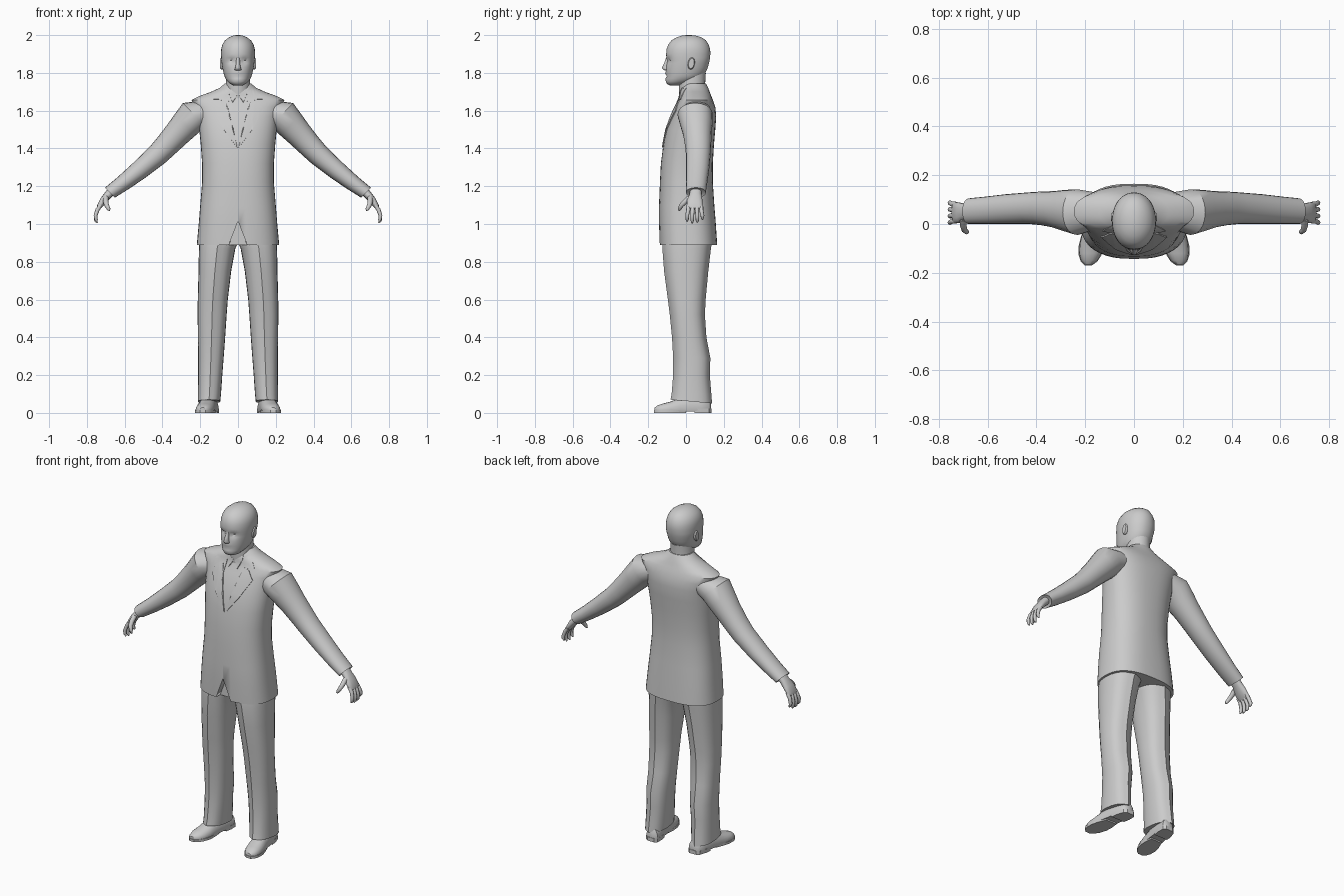
import bpy, bmesh
from math import cos, sin, pi, exp
from mathutils import Vector
from mathutils.bvhtree import BVHTree

cube = bpy.data.objects.get("Cube")
if cube:
    bpy.data.objects.remove(cube, do_unlink=True)

grey = bpy.data.materials.new("plain grey")
grey.use_nodes = True
grey.diffuse_color = (0.6, 0.6, 0.6, 1)
grey.node_tree.nodes["Principled BSDF"].inputs["Base Color"].default_value = (0.6, 0.6, 0.6, 1)


def finish(bm, name, angle=35):
    bmesh.ops.recalc_face_normals(bm, faces=bm.faces)
    mesh = bpy.data.meshes.new(name)
    bm.to_mesh(mesh)
    bm.free()
    mesh.materials.append(grey)
    ob = bpy.data.objects.new(name, mesh)
    bpy.context.collection.objects.link(ob)
    smooth(ob, angle)
    return ob


def smooth(ob, angle):
    bpy.ops.object.select_all(action='DESELECT')
    ob.select_set(True)
    bpy.context.view_layer.objects.active = ob
    bpy.ops.object.shade_smooth_by_angle(angle=angle * pi / 180)


def ring(c, u, v, p=2.0, n=24):
    """Superellipse around c spanned by u and v."""
    def w(t):
        return abs(t) ** (2 / p) * (1 if t > 0 else -1)
    return [Vector(c) + Vector(u) * w(cos(2 * pi * i / n)) + Vector(v) * w(sin(2 * pi * i / n))
            for i in range(n)]


def flat_ring(z, x, half, front, back, p=2.0, n=24):
    """Horizontal ring; index n*3/4 is the front, n/4 the back."""
    return ring((x, (front + back) / 2, z), (half, 0, 0), (0, (back - front) / 2, 0), p, n)


def loft(name, rings, angle=35, side=1):
    bm = bmesh.new()
    rows = [[bm.verts.new((p.x * side, p.y, p.z)) for p in r] for r in rings]
    n = len(rows[0])
    for a, b in zip(rows, rows[1:]):
        for i in range(n):
            j = (i + 1) % n
            bm.faces.new((a[i], a[j], b[j], b[i]))
    bm.faces.new(rows[0])
    bm.faces.new(rows[-1])
    return finish(bm, name, angle)


def tube(name, points, radii, side):
    """Round limb whose rings face along the path in the xz plane."""
    pts = [Vector(p) for p in points]
    rings = []
    for i, (p, r) in enumerate(zip(pts, radii)):
        d = (pts[min(i + 1, len(pts) - 1)] - pts[max(i - 1, 0)]).normalized()
        u = d.cross(Vector((0, 1, 0))).normalized()
        rings.append(ring(p, u * r, d.cross(u) * r, 2, 8))
    loft(name, rings, 50, side)


# Jacket body
jacket = loft("jacket", [flat_ring(z, 0, h, f, b, p, 40) for z, h, f, b, p in (
    (0.89, .218, -.14, .165, 2.6), (1.0, .208, -.143, .158, 2.6), (1.1, .200, -.143, .15, 2.5),
    (1.22, .190, -.138, .142, 2.4), (1.32, .190, -.133, .142, 2.4), (1.42, .197, -.12, .148, 2.4),
    (1.50, .205, -.105, .155, 2.4), (1.57, .212, -.08, .16, 2.4), (1.62, .228, -.058, .155, 2.4),
    (1.657, .246, -.038, .142, 2.4), (1.675, .21, -.032, .135, 2.3), (1.70, .142, -.028, .125, 2.2),
    (1.72, .098, -.025, .118, 2), (1.745, .068, -.012, .105, 2))])

# Lapels, collar and pocket, laid on the jacket front
bm = bmesh.new()
bm.from_mesh(jacket.data)
surface = BVHTree.FromBMesh(bm)
bm.free()


def plate(name, outline, lift):
    bm = bmesh.new()
    bm.faces.new([bm.verts.new((x, 0, z)) for x, z in outline])
    bmesh.ops.triangulate(bm, faces=bm.faces)
    for _ in range(3):
        bmesh.ops.subdivide_edges(bm, edges=bm.edges, cuts=1, use_grid_fill=True)
    for v in bm.verts:
        hit = surface.ray_cast(Vector((v.co.x, -1, v.co.z)), Vector((0, 1, 0)))[0]
        v.co.y = (hit.y if hit else 0) - lift
    front = list(bm.faces)
    bmesh.ops.recalc_face_normals(bm, faces=front)
    if front[0].normal.y > 0:
        bmesh.ops.reverse_faces(bm, faces=front)
    bmesh.ops.solidify(bm, geom=front, thickness=0.008)
    finish(bm, name)


lapel = ((.004, 1.405), (.075, 1.50), (.135, 1.605), (.10, 1.652), (.07, 1.66), (.05, 1.60))
upper_collar = ((.052, 1.605), (.092, 1.66), (.13, 1.662), (.115, 1.685), (.075, 1.725), (.045, 1.71))
shirt_collar = ((.003, 1.685), (.028, 1.645), (.052, 1.70), (.05, 1.722))
for side, word in ((1, "left"), (-1, "right")):
    for part, shape, lift in (("lapel", lapel, .006), ("jacket_collar", upper_collar, .004),
                              ("shirt_collar", shirt_collar, .007)):
        plate(f"{word}_{part}", [(x * side, z) for x, z in shape], lift)

# Front vent of the jacket
cutter = loft("vent_cutter", [[Vector((x, y, z)) for x, z in ((-.06, .86), (.06, .86), (0, 1.015))]
                              for y in (-.3, -.1)])
cutter.hide_render = True
cut = jacket.modifiers.new("vent", 'BOOLEAN')
cut.operation = 'DIFFERENCE'
cut.object = cutter
bpy.context.view_layer.objects.active = jacket
bpy.ops.object.modifier_apply(modifier=cut.name)
bpy.data.objects.remove(cutter, do_unlink=True)

# Neck
loft("neck", [flat_ring(z, 0, h, f, b) for z, h, f, b in (
    (1.66, .07, -.035, .105), (1.72, .064, -.038, .10), (1.80, .062, -.04, .105))])

# Head, with eye sockets, brow, cheeks and mouth pressed into the face
rings = [flat_ring(z, 0, h, f, b, p, 48) for z, h, f, b, p in (
    (1.733, .022, -.085, -.03, 2), (1.742, .042, -.101, .0, 2.1), (1.755, .056, -.107, .04, 2.2),
    (1.77, .066, -.106, .075, 2.2), (1.783, .072, -.105, .09, 2.2), (1.797, .076, -.106, .10, 2.2),
    (1.81, .079, -.106, .108, 2.2), (1.83, .083, -.105, .116, 2.2), (1.85, .086, -.103, .121, 2.2),
    (1.865, .088, -.101, .125, 2.2), (1.88, .089, -.104, .127, 2.2), (1.90, .090, -.105, .129, 2.1),
    (1.925, .089, -.103, .128, 2.1), (1.95, .083, -.094, .12, 2), (1.972, .069, -.077, .106, 2),
    (1.988, .048, -.05, .082, 2), (1.997, .026, -.022, .053, 2), (2.0, .008, .004, .024, 2))]
dents = ((.034, 1.863, .018, .012, .013), (.032, 1.888, .02, .008, -.004),
         (0, 1.783, .02, .005, .004), (0, 1.795, .018, .006, -.005), (0, 1.772, .015, .005, -.004))
for p in (p for r in rings for p in r if p.y < 0):
    for x, z, sx, sz, depth in dents:
        p.y += depth * exp(-((abs(p.x) - x) / sx) ** 2 - ((p.z - z) / sz) ** 2)
loft("head", rings, 60)

# Nose
loft("nose", [flat_ring(z, 0, h, f, -.085, 2, 10) for z, h, f in (
    (1.812, .012, -.108), (1.817, .018, -.122), (1.827, .015, -.129), (1.85, .010, -.117),
    (1.885, .009, -.104))], 50)

for side, word in ((1, "left"), (-1, "right")):
    # Ear
    loft(f"{word}_ear", [ring((x, .028, 1.85), (0, a, -.3 * a), (0, .2 * b, b), 2, 14)
                         for x, a, b in ((.07, .014, .026), (.088, .018, .032), (.094, .014, .027))], 50, side)

    # Sleeve, ending in a hollow-looking cuff
    across = Vector((.69, 0, .72))
    loft(f"{word}_sleeve", [ring((x, (f + b) / 2, z), across * r, (0, (b - f) / 2, 0), 2.1, 20)
                            for x, z, r, f, b in (
        (.16, 1.60, .07, -.02, .13), (.232, 1.578, .087, -.045, .142), (.28, 1.525, .079, -.03, .14),
        (.325, 1.475, .071, -.015, .135), (.38, 1.415, .064, -.005, .133), (.428, 1.365, .059, 0, .13),
        (.525, 1.282, .051, .0, .122), (.61, 1.215, .043, .0, .112), (.678, 1.166, .037, .0, .105),
        (.674, 1.169, .028, .014, .09))], 35, side)

    # Hand: palm, four fingers and thumb
    loft(f"{word}_palm", [ring((x, y, z), across * t, (0, w, 0), 2.3, 14) for x, z, y, t, w in (
        (.66, 1.185, .052, .024, .03), (.69, 1.152, .05, .021, .032), (.715, 1.122, .046, .019, .042),
        (.735, 1.092, .046, .014, .043), (.742, 1.08, .046, .008, .038))], 50, side)
    for i, finger in enumerate(("index", "middle", "ring", "little")):
        y, drop = .012 + .023 * i, (.008, 0, .003, .018)[i]
        out = y + (i - 1.5) * .004
        tube(f"{word}_{finger}_finger", ((.727, y, 1.10), (.744, y, 1.075), (.754, out, 1.045),
                                         (.752, out, 1.018 + drop), (.746, out, 1.005 + drop)),
             (.010, .011, .010, .009, .004), side)
    tube(f"{word}_thumb", ((.70, .02, 1.14), (.70, -.005, 1.118), (.695, -.025, 1.098),
                           (.685, -.033, 1.08), (.68, -.036, 1.07)),
         (.014, .014, .012, .010, .004), side)

    # Trouser leg with pressed front and back creases
    legs = []
    for z, inner, outer, f, b in (
            (.06, .094, .213, -.082, .138), (.10, .09, .212, -.076, .134), (.20, .083, .211, -.068, .126),
            (.29, .076, .211, -.068, .129), (.40, .068, .212, -.074, .108), (.52, .060, .214, -.086, .10),
            (.60, .054, .213, -.096, .104), (.75, .036, .209, -.116, .118), (.87, .014, .207, -.125, .132),
            (.91, -.004, .205, -.125, .138), (.98, -.004, .195, -.12, .135)):
        r = flat_ring(z, (inner + outer) / 2, (outer - inner) / 2, f + .007, b - .007, 2.3, 24)
        r[18].y -= .007
        r[6].y += .007
        if z < .1:
            for p in r:
                p.z += -.09 * (p.y - .03)
        legs.append(r)
    loft(f"{word}_trouser_leg", legs, 32, side)

    # Shoe: upper lofted heel to toe, toes turned out, over a flat sole and heel
    def shoe_x(y):
        return .150 + .16 * (.06 - y)
    upper = []
    for y, half, top in ((.132, .024, .05), (.12, .038, .075), (.08, .044, .09), (.02, .045, .095),
                         (-.03, .047, .082), (-.08, .050, .06), (-.12, .046, .05), (-.15, .034, .04),
                         (-.166, .015, .028)):
        r = ring((shoe_x(y), y, .014), (half, 0, 0), (0, 0, top - .014), 2.3, 20)
        for p in r:
            p.z = max(p.z, .008)
        upper.append(r)
    loft(f"{word}_shoe_upper", upper, 45, side)
    for part, spans, top in (("sole", ((.0, .036), (-.05, .049), (-.09, .053), (-.13, .046), (-.155, .033),
                                       (-.17, .014)), .014),
                             ("heel", ((.135, .022), (.122, .038), (.08, .045), (.045, .043)), .022)):
        loft(f"{word}_shoe_{part}", [[Vector((shoe_x(y) + sx * h, y, z)) for sx, z in
                                      ((-1, 0), (1, 0), (1, top), (-1, top))] for y, h in spans], 35, side)
